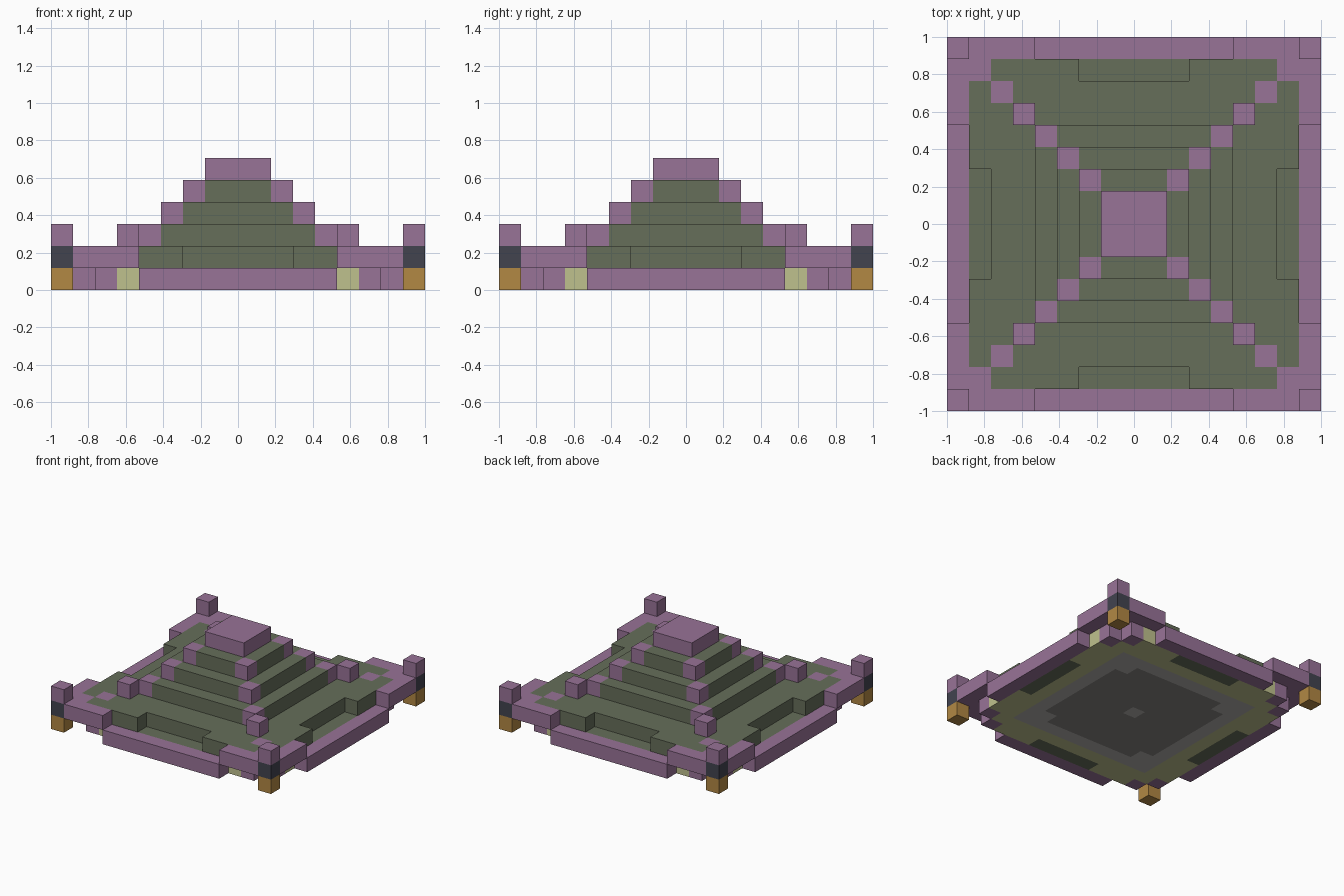
import bpy, bmesh, math
from mathutils import Vector

cube = bpy.data.objects.get("Cube")
if cube:
    bpy.data.objects.remove(cube, do_unlink=True)

HALF = 8                      # blocks run from -8 to 8 on both axes
U = 2 / (2 * HALF + 1)        # edge of one block


def material(name, r, g, b):
    lin = [((c / 255 + 0.055) / 1.055) ** 2.4 for c in (r, g, b)] + [1]
    m = bpy.data.materials.new(name)
    m.use_nodes = True
    m.diffuse_color = lin
    m.node_tree.nodes["Principled BSDF"].inputs["Base Color"].default_value = lin
    return m


purple = material("dusty purple", 152, 115, 151)
olive = material("olive green", 102, 110, 90)
cream = material("pale cream", 191, 193, 141)
ochre = material("ochre", 178, 136, 68)
slate = material("dark slate", 66, 67, 79)
light_grey = material("light grey", 176, 174, 170)
mid_grey = material("mid grey", 133, 131, 127)

SPAN = range(-HALF, HALF + 1)
parts, filled = [], set()


def part(name, mat, layers, rule):
    """Claim every free block where rule(ring, offset, layer) holds.
    ring is the larger, offset the smaller distance from the centre lines."""
    cells = set()
    for z in layers:
        for x in SPAN:
            for y in SPAN:
                ring, off = max(abs(x), abs(y)), min(abs(x), abs(y))
                if (x, y, z) not in filled and rule(ring, off, z):
                    cells.add((x, y, z))
    filled.update(cells)
    parts.append((name, mat, cells))


# Corner posts
part("corner_post_foot", ochre, [0], lambda r, o, z: o == 8)
part("corner_post_band", slate, [1], lambda r, o, z: o == 8)
part("corner_post_cap", purple, [2], lambda r, o, z: o == 8)

# Eaves: low in the middle of each side, raised near the corners
part("low_eave", purple, [0], lambda r, o, z: r == 8 and o <= 4)
part("raised_eave", purple, [1],
     lambda r, o, z: (r == 8 and 5 <= o <= 7) or o == 7)
part("eave_bracket", purple, [0], lambda r, o, z: r == 7 and o == 6)

# Ceiling, from the lamp at the centre outwards
part("ceiling_lamp", light_grey, [0], lambda r, o, z: r == 0)
part("ceiling_panel", mid_grey, [0], lambda r, o, z: r <= 4 and o < 4)
part("ceiling_border", light_grey, [0], lambda r, o, z: r <= 5)
part("low_roof_edge", olive, [0], lambda r, o, z: r == 7 and o <= 2)
part("wall_top", cream, [0], lambda r, o, z: r <= 6 or (r == 7 and o <= 5))

# Hip ridges, ridge cap and stepped roof
part("ridge_cap", purple, [5], lambda r, o, z: r <= 1)
part("hip_ridge", purple, [2, 3, 4], lambda r, o, z: r == o == 6 - z)
part("hip_end", purple, [1, 2], lambda r, o, z: r == o == 7 - z)
part("stepped_roof", olive, [2, 3, 4], lambda r, o, z: r <= 6 - z)
part("lower_roof", olive, [1], lambda r, o, z: r <= 6 or (r == 7 and 3 <= o <= 6))


def build(name, mat, cells):
    """Skin the blocks of a part, leaving out faces that touch other blocks."""
    bm = bmesh.new()
    for cell in sorted(cells):
        centre = Vector(cell) + Vector((0, 0, 0.5))
        for axis in range(3):
            for side in (-1, 1):
                neighbour = list(cell)
                neighbour[axis] += side
                if tuple(neighbour) in filled:
                    continue
                corners = []
                for a, b in ((-1, -1), (1, -1), (1, 1), (-1, 1)):
                    p = centre.copy()
                    p[axis] += side / 2
                    p[(axis + 1) % 3] += a / 2
                    p[(axis + 2) % 3] += b / 2
                    corners.append(bm.verts.new(p * U))
                bm.faces.new(corners if side > 0 else corners[::-1])
    bmesh.ops.remove_doubles(bm, verts=bm.verts, dist=U / 100)
    # Merge the flat neighbours into large faces
    bmesh.ops.dissolve_limit(bm, angle_limit=math.radians(1),
                             verts=bm.verts, edges=bm.edges)
    mesh = bpy.data.meshes.new(name)
    bm.to_mesh(mesh)
    bm.free()
    mesh.materials.append(mat)
    bpy.context.scene.collection.objects.link(bpy.data.objects.new(name, mesh))


for name, mat, cells in parts:
    if cells:
        build(name, mat, cells)
